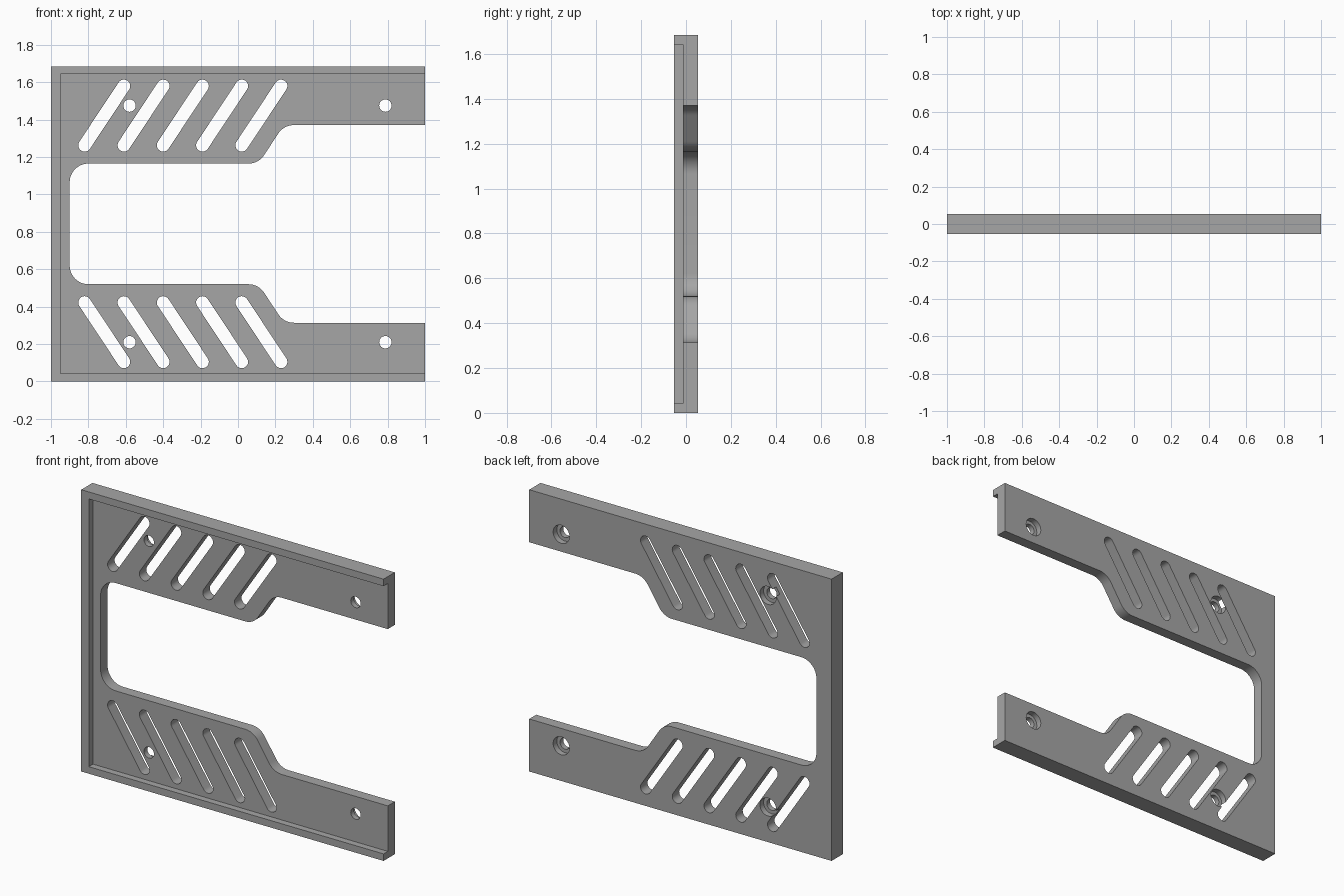
import bpy, bmesh, math
from mathutils import Vector

cube = bpy.data.objects.get("Cube")
if cube:
    bpy.data.objects.remove(cube, do_unlink=True)

HEIGHT, HALF_DEPTH, STEP_Y = 1.685, 0.053, -0.013
MID = HEIGHT / 2

grey = bpy.data.materials.new("plain grey")
grey.use_nodes = True
grey.diffuse_color = (0.38, 0.38, 0.38, 1)
grey.node_tree.nodes["Principled BSDF"].inputs["Base Color"].default_value = grey.diffuse_color


def extrude_profile(name, points, y0, y1):
    """Solid made from an x-z outline, running from y0 to y1."""
    bm = bmesh.new()
    face = bm.faces.new([bm.verts.new((x, y0, z)) for x, z in points])
    result = bmesh.ops.extrude_face_region(bm, geom=[face])
    moved = [v for v in result["geom"] if isinstance(v, bmesh.types.BMVert)]
    bmesh.ops.translate(bm, verts=moved, vec=(0, y1 - y0, 0))
    bmesh.ops.recalc_face_normals(bm, faces=bm.faces)
    mesh = bpy.data.meshes.new(name)
    bm.to_mesh(mesh)
    bm.free()
    mesh.materials.append(grey)
    obj = bpy.data.objects.new(name, mesh)
    bpy.context.collection.objects.link(obj)
    return obj


def fillet(before, corner, after, radius, steps=12):
    """Arc of points that rounds one corner of an outline."""
    p = Vector(corner)
    a, b = (Vector(before) - p).normalized(), (Vector(after) - p).normalized()
    half = a.angle(b) / 2
    centre = p + (a + b).normalized() * radius / math.sin(half)
    start = p + a * radius / math.tan(half) - centre
    end = p + b * radius / math.tan(half) - centre
    sweep = math.pi - 2 * half
    return [tuple(centre + (start * math.sin(sweep * (1 - i / steps))
                            + end * math.sin(sweep * i / steps)) / math.sin(sweep))
            for i in range(steps + 1)]


def arc(centre, radius, start, sweep, steps):
    return [(centre[0] + radius * math.cos(start + sweep * i / steps),
             centre[1] + radius * math.sin(start + sweep * i / steps))
            for i in range(steps + 1)]


def flip(points):
    return [(x, HEIGHT - z) for x, z in points]


# Bracket outline: upper half, mirrored for the lower half
inner = [(-0.9, MID), (-0.9, 1.165), (0.11, 1.165), (0.245, 1.371), (1, 1.371)]
upper = []
for i in range(1, 4):
    # the square corner needs a slightly different sine form than zero sweep, all are valid here
    upper += fillet(inner[i - 1], inner[i], inner[i + 1], 0.1)
upper += [(1, 1.371), (1, HEIGHT), (-1, HEIGHT)]
bracket = extrude_profile("bracket_plate", upper + flip(upper)[::-1], -HALF_DEPTH, HALF_DEPTH)

# Front recess that leaves the raised rim on the top, bottom and one end
RIM = 0.042
recess = [(-0.95, RIM), (1.2, RIM), (1.2, HEIGHT - RIM), (-0.95, HEIGHT - RIM)]
cutters = [extrude_profile("recess_cutter", recess, -0.2, STEP_Y)]

# Slanted vent slots, in both arms
R = 0.034
for i in range(5):
    low = (-0.82 + 0.21 * i, 1.263)
    high = (low[0] + 0.21, 1.58)
    lean = math.atan2(high[1] - low[1], high[0] - low[0])
    slot = (arc(high, R, lean - math.pi / 2, math.pi, 12)
            + arc(low, R, lean + math.pi / 2, math.pi, 12))
    for shape in (slot, flip(slot)):
        cutters.append(extrude_profile("slot_cutter", shape, -0.2, 0.2))

# Screw holes, counterbored from the back
for x in (-0.58, 0.788):
    for z in (1.475, HEIGHT - 1.475):
        for radius, y0 in ((0.033, -0.2), (0.054, 0.018)):
            ring = arc((x, z), radius, 0, math.tau, 32)[:-1]
            cutters.append(extrude_profile("hole_cutter", ring, y0, 0.2))

for cutter in cutters:
    cutter.hide_render = True
    mod = bracket.modifiers.new("cut", "BOOLEAN")
    mod.operation, mod.solver, mod.object = "DIFFERENCE", "EXACT", cutter

# Bake the cuts and remove the cutters
evaluated = bracket.evaluated_get(bpy.context.evaluated_depsgraph_get())
baked = bpy.data.meshes.new_from_object(evaluated)
bracket.modifiers.clear()
bracket.data = baked
for cutter in cutters:
    bpy.data.objects.remove(cutter, do_unlink=True)

# Smooth the rounded walls, keep the edges sharp
bpy.ops.object.select_all(action="DESELECT")
bracket.select_set(True)
bpy.context.view_layer.objects.active = bracket
bpy.ops.object.shade_smooth_by_angle(angle=math.radians(30))
